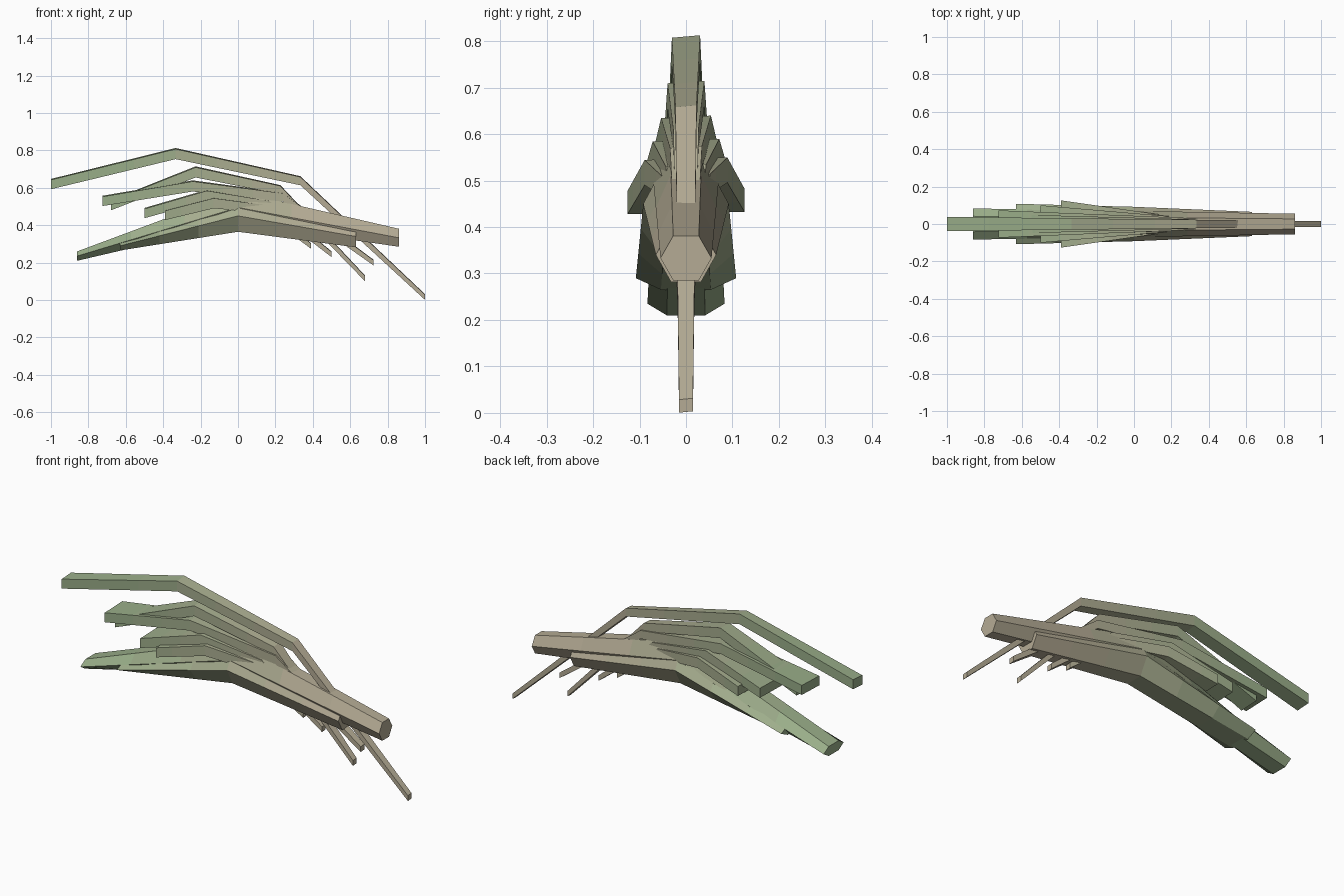
import bpy, bmesh, math

if "Cube" in bpy.data.objects:
    bpy.data.objects.remove(bpy.data.objects["Cube"])

# Colour ramp running from the green tail to the brown tip
STEPS = 8
A, B = (0.32, 0.42, 0.25), (0.46, 0.41, 0.30)
mats = []
for i in range(STEPS):
    t = i / (STEPS - 1)
    m = bpy.data.materials.new("shade_%d" % i)
    m.diffuse_color = tuple(a + (b - a) * t for a, b in zip(A, B)) + (1.0,)
    m.use_nodes = True
    m.node_tree.nodes["Principled BSDF"].inputs["Base Color"].default_value = m.diffuse_color
    mats.append(m)


def strand(name, path, sides, twist=0.0, sub=3):
    """Loft a low-poly section along path rows of (x, z, half_width, half_height)."""
    rows = []
    for p, q in zip(path, path[1:]):
        for k in range(sub):
            rows.append([a + (b - a) * k / sub for a, b in zip(p, q)])
    rows.append(list(path[-1]))
    # section normalised so that it fills its half width and half height
    ang = [math.tau * (i + (0.5 if sides == 4 else 0)) / sides for i in range(sides)]
    sec = [(math.cos(a), math.sin(a)) for a in ang]
    my = max(abs(c) for c, s in sec)
    mz = max(abs(s) for c, s in sec)
    bm = bmesh.new()
    rings = []
    for x, z, w, h in rows:
        rings.append([bm.verts.new((x, c / my * w,
                                    z + s / mz * h + twist * c / my * h))
                      for c, s in sec])
    bm.faces.new(rings[0])
    bm.faces.new(rings[-1][::-1])
    for r, s in zip(rings, rings[1:]):
        for i in range(sides):
            j = (i + 1) % sides
            bm.faces.new((r[i], r[j], s[j], s[i]))
    for f in bm.faces:
        x = f.calc_center_median().x
        f.material_index = max(0, min(STEPS - 1, int((x + 0.75) / 1.3 * STEPS)))
    bmesh.ops.recalc_face_normals(bm, faces=bm.faces)
    me = bpy.data.meshes.new(name)
    bm.to_mesh(me)
    bm.free()
    for m in mats:
        me.materials.append(m)
    ob = bpy.data.objects.new(name, me)
    bpy.context.collection.objects.link(ob)
    return ob


# Thick core strands, bent once in the middle
strand("core_long", [(-0.86, 0.235, 0.083, 0.025), (0, 0.495, 0.07, 0.085),
                     (0.86, 0.333, 0.055, 0.048)], 6)
strand("core_short", [(-0.63, 0.29, 0.108, 0.025), (0, 0.45, 0.092, 0.085),
                      (0.63, 0.34, 0.065, 0.058)], 6)

# Thin arching blades, wide at the tail and pointed at the tip:
# half length, heights at four even stations, tail half width
blades = [
    ("blade_top", 1.0, (0.62, 0.783, 0.638, 0.016), 0.038),
    ("blade_upper", 0.68, (0.507, 0.685, 0.59, 0.115), 0.052),
    ("blade_middle", 0.725, (0.53, 0.61, 0.55, 0.20), 0.073),
    ("blade_lower", 0.50, (0.465, 0.56, 0.51, 0.245), 0.10),
    ("blade_inner", 0.39, (0.455, 0.52, 0.49, 0.29), 0.126),
]
for name, half, zs, w in blades:
    path = []
    for i, z in enumerate(zs):
        t = i / 3
        path.append((half * (2 * t - 1), z, w + (0.015 - w) * t,
                     (0.025, 0.027, 0.022, 0.014)[i]))
    strand(name, path, 4, twist=0.1)
